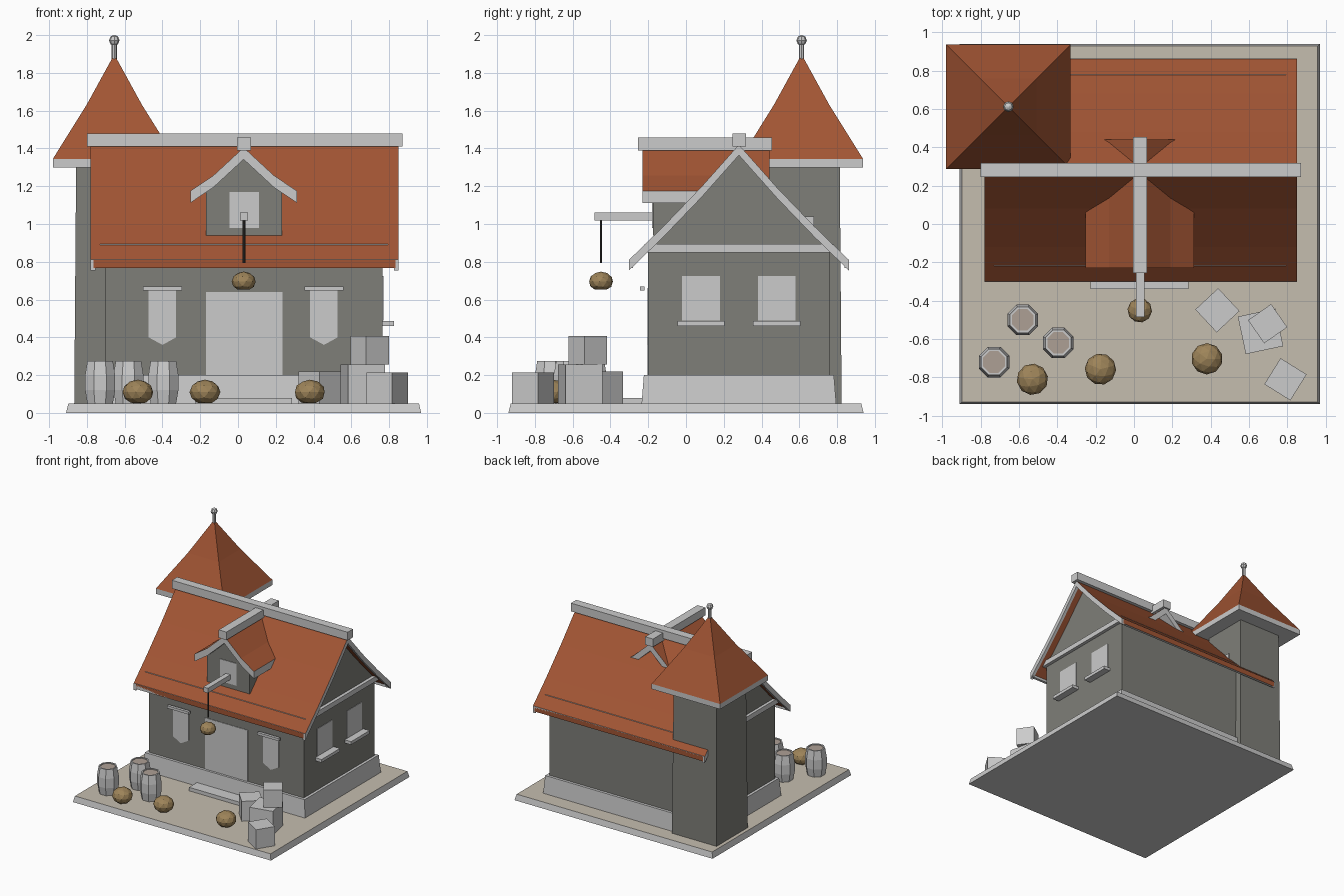
import bpy, bmesh, math
from mathutils import Matrix, Vector

if "Cube" in bpy.data.objects:
    bpy.data.objects.remove(bpy.data.objects["Cube"])


def mat(name, r, g, b):
    m = bpy.data.materials.new(name)
    m.diffuse_color = (r, g, b, 1)
    m.use_nodes = True
    m.node_tree.nodes["Principled BSDF"].inputs["Base Color"].default_value = m.diffuse_color
    return m


PLAIN = mat("plain_grey", 0.8, 0.8, 0.8)
WALL = mat("wall_stone", 0.21, 0.21, 0.19)
TILE = mat("roof_tile", 0.36, 0.09, 0.034)
EARTH = mat("ground_tan", 0.56, 0.51, 0.43)
SACK = mat("sackcloth", 0.34, 0.23, 0.10)
LID = mat("barrel_lid", 0.42, 0.35, 0.30)
ROPE = mat("dark_rope", 0.05, 0.045, 0.04)


def finish(name, bm, material=None, top=None):
    """Make an object; `top` colours only the upward facing faces."""
    bmesh.ops.recalc_face_normals(bm, faces=bm.faces)
    me = bpy.data.meshes.new(name)
    if top:
        for f in bm.faces:
            f.material_index = int(f.normal.z > 0.3)
    bm.to_mesh(me)
    bm.free()
    if top:
        me.materials.append(material or PLAIN)
        me.materials.append(top)
    elif material:
        me.materials.append(material)
    ob = bpy.data.objects.new(name, me)
    bpy.context.collection.objects.link(ob)
    return ob


def box(name, x, y, z, material=None, inset=0.0, top=None):
    """Box from ranges; the top can be inset for a slight taper."""
    bm = bmesh.new()
    bmesh.ops.create_cube(bm, size=1)
    for v in bm.verts:
        s = v.co.copy()
        k = inset if s.z > 0 else 0
        v.co = Vector(((x[0] + x[1]) / 2 + s.x * (x[1] - x[0] - 2 * k),
                       (y[0] + y[1]) / 2 + s.y * (y[1] - y[0] - 2 * k),
                       z[1] if s.z > 0 else z[0]))
    return finish(name, bm, material, top)


def prism(name, pts, a, b, axis, material=None, top=None):
    """Extrude a (horizontal, z) profile along x or y."""
    bm = bmesh.new()
    put = (lambda h, z, t: (t, h, z)) if axis == 'x' else (lambda h, z, t: (h, t, z))
    face = bm.faces.new([bm.verts.new(put(h, z, a)) for h, z in pts])
    ext = bmesh.ops.extrude_face_region(bm, geom=[face])
    d = Vector((b - a, 0, 0)) if axis == 'x' else Vector((0, b - a, 0))
    bmesh.ops.translate(bm, vec=d, verts=[g for g in ext['geom'] if isinstance(g, bmesh.types.BMVert)])
    return finish(name, bm, material, top)


def gable_roof(name, half, centre, thick, a, b, axis, under=None):
    """Mirrored two-slope slab with a tiled top."""
    upper = [(centre - d, z) for d, z in reversed(half)] + [(centre + d, z) for d, z in half[1:]]
    lower = [(h, z - thick) for h, z in reversed(upper)]
    return prism(name, upper + lower, a, b, axis, under, TILE)


def stack(name, cx, cy, rings, sides, turn=0.0, material=None, top=None):
    """Rings of (radius, z) joined into a closed faceted solid."""
    bm = bmesh.new()
    loops = []
    for r, z in rings:
        loops.append([bm.verts.new((cx + r * math.cos(turn + math.tau * i / sides),
                                    cy + r * math.sin(turn + math.tau * i / sides), z))
                      for i in range(sides)])
    for lo, hi in zip(loops, loops[1:]):
        for i in range(sides):
            j = (i + 1) % sides
            bm.faces.new((lo[i], lo[j], hi[j], hi[i]))
    bm.faces.new(loops[0])
    bm.faces.new(loops[-1])
    return finish(name, bm, material, top)


def sack(name, c, rad, floor, turn):
    """Squashed low-poly ball with a flattened bottom."""
    bm = bmesh.new()
    bmesh.ops.create_icosphere(bm, subdivisions=2, radius=1,
                               matrix=Matrix.Translation(c) @ Matrix.Rotation(turn, 4, 'Z')
                               @ Matrix.Diagonal((*rad, 1)))
    for v in bm.verts:
        v.co.z = max(v.co.z, floor)
    return finish(name, bm, SACK)


# Ground slab, plinth, step
box("ground_slab", (-0.91, 0.97), (-0.94, 0.94), (0, 0.05), inset=0.012, top=EARTH)
box("plinth", (-0.74, 0.80), (-0.235, 0.795), (0.05, 0.2), inset=0.012)
box("door_step", (-0.227, 0.285), (-0.34, -0.2), (0.05, 0.08))

# Main house with gable ends, belt beam and roof
prism("house_walls", [(-0.2, 0.05), (0.76, 0.05), (0.76, 0.87), (0.28, 1.37), (-0.2, 0.87)],
      -0.705, 0.765, 'x', WALL)
box("belt_beam", (-0.73, 0.793), (-0.22, 0.78), (0.85, 0.893))
SLOPE = [(0, 1.42), (0.2, 1.195), (0.4, 0.987), (0.582, 0.81)]
gable_roof("main_roof", SLOPE, 0.28, 0.043, -0.765, 0.835, 'x', TILE)
for a in (-0.78, 0.825):
    gable_roof("bargeboard", SLOPE, 0.28, 0.056, a, a + 0.025, 'x')
for y in (-0.302, 0.84):
    box("eave_fascia", (-0.78, 0.85), (y, y + 0.022), (0.767, 0.812))
box("main_ridge_cap", (-0.80, 0.87), (0.245, 0.318), (1.41, 1.48))

# Door, side windows, front banners
box("door", (-0.17, 0.235), (-0.204, -0.19), (0.1, 0.64))
for cy in (0.08, 0.48):
    box("side_window", (0.75, 0.769), (cy - 0.1, cy + 0.1), (0.49, 0.725))
    box("window_sill", (0.75, 0.825), (cy - 0.125, cy + 0.125), (0.46, 0.487))
for cx in (-0.40, 0.455):
    prism("banner", [(cx - 0.073, 0.66), (cx + 0.073, 0.66), (cx + 0.073, 0.4), (cx, 0.36), (cx - 0.073, 0.4)],
          -0.205, -0.195, 'y')
    box("banner_rod", (cx - 0.103, cx + 0.103), (-0.244, -0.22), (0.648, 0.67))

# Dormer with hoist
prism("dormer_walls", [(-0.17, 0.94), (0.233, 0.94), (0.233, 1.18), (0.03, 1.36), (-0.17, 1.18)],
      -0.175, 0.2, 'y', WALL)
box("dormer_window", (-0.045, 0.11), (-0.18, -0.16), (0.98, 1.17))
gable_roof("dormer_roof", [(0, 1.405), (0.16, 1.257), (0.282, 1.175)], 0.03, 0.063, -0.23, 0.442, 'y')
box("dormer_ridge_cap", (-0.005, 0.069), (-0.255, 0.455), (1.39, 1.458))
box("hoist_beam", (0.01, 0.054), (-0.485, -0.17), (1.018, 1.06))
stack("hoist_rope", 0.032, -0.45, [(0.007, 0.793), (0.007, 1.03)], 6, material=ROPE)
sack("hoisted_sack", (0.03, -0.45, 0.695), (0.064, 0.064, 0.053), 0.653, 0.2)

# Corner tower: square shaft, eave slab, flared pyramid roof, finial
TX, TY, R2 = -0.655, 0.612, math.sqrt(2)
box("tower_shaft", (TX - 0.212, TX + 0.212), (TY - 0.212, TY + 0.212), (0.04, 1.31), WALL, inset=0.01)
box("tower_window", (TX + 0.19, TX + 0.215), (TY - 0.065, TY + 0.065), (0.84, 1.04))
box("tower_eave", (TX - 0.325, TX + 0.325), (TY - 0.325, TY + 0.325), (1.30, 1.345))
stack("tower_roof", TX, TY, [(0.325 * R2, 1.345), (0.147 * R2, 1.63), (0.006, 1.89)], 4, math.pi / 4, TILE)
stack("finial_post", TX, TY, [(0.014, 1.86), (0.014, 1.96)], 8)
stack("finial_ball", TX, TY, [(0.004, 1.944), (0.02, 1.952), (0.028, 1.972), (0.02, 1.992), (0.004, 2.0)], 8)

# Barrels
for cx, cy in ((-0.58, -0.50), (-0.73, -0.72), (-0.395, -0.62)):
    stack("barrel", cx, cy, [(0.072, 0.045), (0.086, 0.12), (0.086, 0.2), (0.073, 0.275), (0.061, 0.275),
                             (0.061, 0.262)], 8, math.pi / 8)
    stack("barrel_lid", cx, cy, [(0.062, 0.255), (0.062, 0.268)], 8, math.pi / 8, LID)

# Sacks on the ground
for i, (cx, cy) in enumerate(((-0.53, -0.81), (-0.175, -0.757), (0.38, -0.703))):
    sack("ground_sack", (cx, cy, 0.11), (0.082, 0.082, 0.066), 0.052, 0.5 + i)

# Crates: centre, size, bottom, top, turn
for cx, cy, s, z0, z1, ang in ((0.435, -0.45, 0.163, 0.05, 0.22, 43), (0.66, -0.56, 0.2, 0.05, 0.255, 12),
                               (0.697, -0.52, 0.147, 0.255, 0.408, 35), (0.79, -0.81, 0.16, 0.05, 0.215, -32)):
    stack("crate", cx, cy, [(s / R2, z0), (s / R2, z1)], 4, math.radians(45 + ang))
